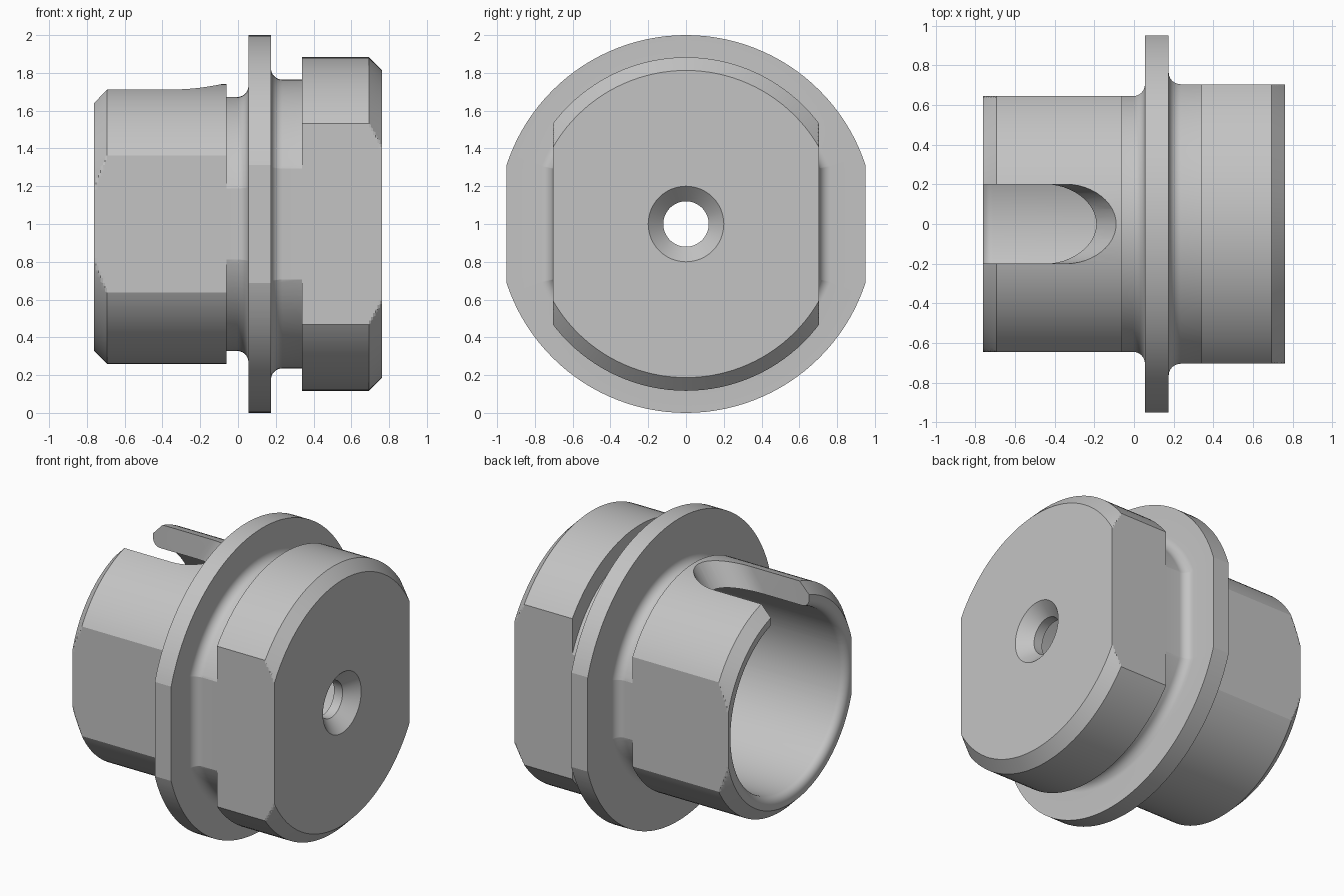
import bpy, bmesh
from math import sin, cos, acos, pi, tau

if "Cube" in bpy.data.objects:
    bpy.data.objects.remove(bpy.data.objects["Cube"], do_unlink=True)

AXIS_Z = 1.0
END = 0.7625
ROUND = 9.0          # flat distance that never clips, so the section is a full circle
TUBE_FLAT, HUB_FLAT, FLANGE_FLAT = 0.645, 0.705, 0.95
TUBE_R, HUB_R, CHAMFER = 0.74, 0.883, 0.07
BORE_R, BORE_FLOOR = 0.59, 0.62

grey = bpy.data.materials.new("light grey")
grey.use_nodes = True
colour = (0.55, 0.55, 0.55, 1)
grey.diffuse_color = colour
grey.node_tree.nodes["Principled BSDF"].inputs["Base Color"].default_value = colour


def make_object(name, bm):
    bmesh.ops.recalc_face_normals(bm, faces=bm.faces)
    mesh = bpy.data.meshes.new(name)
    bm.to_mesh(mesh)
    bm.free()
    mesh.materials.append(grey)
    obj = bpy.data.objects.new(name, mesh)
    bpy.context.collection.objects.link(obj)
    return obj


def chamfer(x0, r0, x1, r1, flat, steps=6):
    """Conical chamfer cut by the side flats."""
    return [(x0 + (x1 - x0) * i / steps, r0 + (r1 - r0) * i / steps, flat)
            for i in range(steps + 1)]


def fillet(face_x, side, r, flat, size=0.06, steps=9):
    """Cove from the flange face down to a neck, following its flats."""
    out = []
    for i in range(steps + 1):
        a = pi / 2 * i / steps
        d = size * (1 - sin(a))
        out.append((face_x + side * size * (1 - cos(a)), r + d, flat + d))
    return out


# Sections (x, radius, flat distance) from the hub end, over the outside, into the bore
sections = [(END - 0.08, 0.12, ROUND), (END, 0.2, ROUND)]
sections += chamfer(END, HUB_R - CHAMFER, END - CHAMFER, HUB_R, HUB_FLAT)
sections += [(0.34, HUB_R, HUB_FLAT), (0.34, 0.764, HUB_FLAT)]
sections += reversed(fillet(0.175, 1, 0.764, HUB_FLAT))
sections += [(0.175, 1, FLANGE_FLAT), (0.055, 1, FLANGE_FLAT)]
sections += fillet(0.055, -1, 0.672, TUBE_FLAT)
sections += [(-0.06, 0.672, TUBE_FLAT), (-0.06, TUBE_R, TUBE_FLAT)]
sections += chamfer(CHAMFER - END, TUBE_R, -END, TUBE_R - CHAMFER, TUBE_FLAT)
lip = 0.05
for i in range(10):
    a = pi / 2 * i / 9
    sections.append((-END + lip * (1 - cos(a)), BORE_R + lip * (1 - sin(a)), ROUND))
sections += [(BORE_FLOOR, BORE_R, ROUND), (BORE_FLOOR, 0.12, ROUND)]

# Shared angles: an even ring plus every corner where an arc meets a flat
angles = {round(tau * i / 120, 5) for i in range(120)}
for x, r, flat in sections:
    if flat < r:
        c = acos(flat / r)
        angles |= {round(a, 5) for a in (c, pi - c, pi + c, tau - c)}
angles = sorted(angles)

# Body: closed loft through all sections
bm = bmesh.new()
rings = []
for x, r, flat in sections:
    ring = []
    for a in angles:
        rad = min(r, flat / max(abs(cos(a)), 1e-6))
        ring.append(bm.verts.new((x, rad * cos(a), AXIS_Z + rad * sin(a))))
    rings.append(ring)
n = len(angles)
for k, ring in enumerate(rings):
    nxt = rings[(k + 1) % len(rings)]
    for i in range(n):
        j = (i + 1) % n
        bm.faces.new((ring[i], ring[j], nxt[j], nxt[i]))
bmesh.ops.remove_doubles(bm, verts=bm.verts, dist=2e-5)
body = make_object("flanged_plug_body", bm)

# Slot cutter: round-ended prism leaning with its sloped inner end
bm = bmesh.new()
outline = [(-1.2, -0.2)]
for i in range(25):
    a = -pi / 2 + pi * i / 24
    outline.append((-0.32 + 0.23 * cos(a), 0.2 * sin(a)))
outline.append((-1.2, 0.2))
low, high = [], []
for layer, radius in ((low, 0.3), (high, 0.9)):
    shift = (radius - TUBE_R) * 0.667
    for x, y in outline:
        layer.append(bm.verts.new((x + shift, y, AXIS_Z + radius)))
bm.faces.new(low)
bm.faces.new(high)
for i in range(len(outline)):
    j = (i + 1) % len(outline)
    bm.faces.new((low[i], low[j], high[j], high[i]))
cutter = make_object("slot_cutter", bm)
cutter.hide_render = True

# Cut the slot, then shade
mod = body.modifiers.new("slot", "BOOLEAN")
mod.operation = "DIFFERENCE"
mod.solver = "EXACT"
mod.object = cutter
for o in bpy.context.selected_objects:
    o.select_set(False)
body.select_set(True)
bpy.context.view_layer.objects.active = body
bpy.ops.object.modifier_apply(modifier=mod.name)
bpy.data.objects.remove(cutter, do_unlink=True)
bpy.ops.object.shade_smooth_by_angle(angle=0.25)
